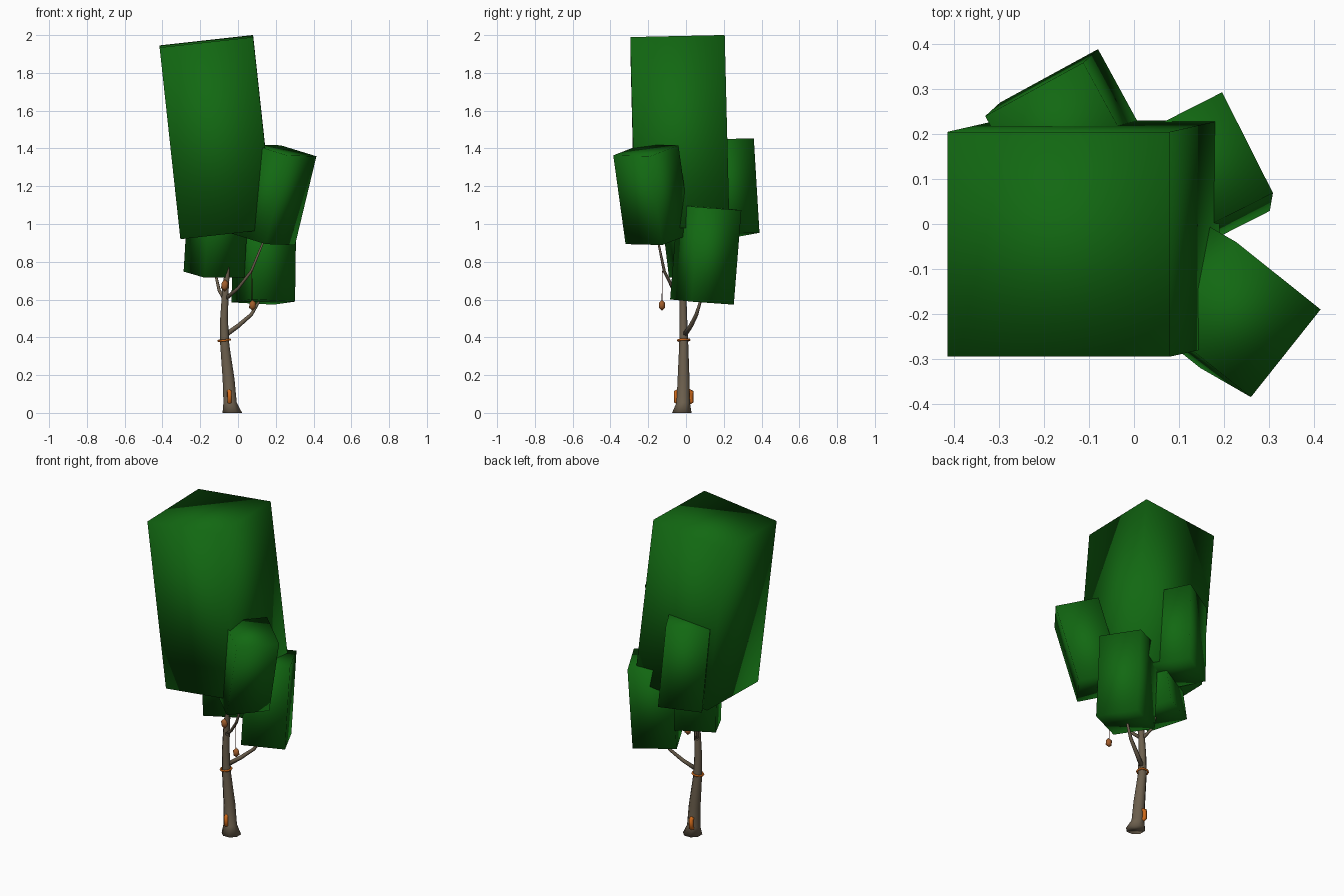
import bpy, bmesh, math
from mathutils import Vector, Matrix

if "Cube" in bpy.data.objects:
    bpy.data.objects.remove(bpy.data.objects["Cube"])


def material(name, rgb):
    m = bpy.data.materials.new(name)
    m.diffuse_color = (*rgb, 1)
    m.use_nodes = True
    m.node_tree.nodes["Principled BSDF"].inputs["Base Color"].default_value = m.diffuse_color
    return m


GREEN = material("leaf green", (0.006, 0.14, 0.006))
BARK = material("bark brown", (0.15, 0.115, 0.075))
ORANGE = material("orange", (0.62, 0.14, 0.01))
RUST = material("rust brown", (0.36, 0.11, 0.025))
RED = material("dark red cord", (0.14, 0.03, 0.02))


def finish(name, bm, mat, smooth=True):
    bmesh.ops.recalc_face_normals(bm, faces=bm.faces)
    for f in bm.faces:
        f.smooth = smooth
    me = bpy.data.meshes.new(name)
    bm.to_mesh(me)
    bm.free()
    me.materials.append(mat)
    ob = bpy.data.objects.new(name, me)
    bpy.context.collection.objects.link(ob)
    return ob


def block(name, centre, u, v, w):
    """Leaf block given by its centre and three full edge vectors."""
    bm = bmesh.new()
    m = Matrix((u, v, w)).transposed().to_4x4()
    bmesh.ops.create_cube(bm, size=1, matrix=Matrix.Translation(centre) @ m)
    finish(name, bm, GREEN)


def limb(name, rings, mat, sides=8, level=False):
    """Tapered tube through (x, y, z, radius) rings."""
    bm = bmesh.new()
    pts = [Vector(r[:3]) for r in rings]
    loops = []
    for i, (p, r) in enumerate(zip(pts, rings)):
        d = pts[min(i + 1, len(pts) - 1)] - pts[max(i - 1, 0)]
        q = Matrix() if level else d.to_track_quat('Z', 'Y').to_matrix().to_4x4()
        ring = []
        for k in range(sides):
            a = math.tau * (k + 0.5) / sides
            ring.append(bm.verts.new(p + q @ Vector((math.cos(a), math.sin(a), 0)) * r[3]))
        loops.append(ring)
    for a, b in zip(loops, loops[1:]):
        for k in range(sides):
            n = (k + 1) % sides
            bm.faces.new((a[k], a[n], b[n], b[k]))
    bm.faces.new(loops[0])
    bm.faces.new(loops[-1])
    return finish(name, bm, mat)


def ring(name, centre, major, minor, rot, mat, seg=10, sides=6):
    """Torus band."""
    bm = bmesh.new()
    vs = []
    for i in range(seg):
        a = math.tau * i / seg
        row = []
        for j in range(sides):
            b = math.tau * j / sides
            rr = major + minor * math.cos(b)
            row.append(bm.verts.new((rr * math.cos(a), rr * math.sin(a), minor * math.sin(b))))
        vs.append(row)
    for i in range(seg):
        for j in range(sides):
            i2, j2 = (i + 1) % seg, (j + 1) % sides
            bm.faces.new((vs[i][j], vs[i2][j], vs[i2][j2], vs[i][j2]))
    ob = finish(name, bm, mat)
    ob.location, ob.rotation_euler = centre, rot


def nut(name, centre, size, mat):
    """Small faceted hanging fruit."""
    bm = bmesh.new()
    m = Matrix.Translation(centre) @ Matrix.Diagonal((*size, 1))
    bmesh.ops.create_icosphere(bm, subdivisions=1, radius=1, matrix=m)
    finish(name, bm, mat)


# foliage
block("crown_leaves", (-0.1125, -0.0325, 1.46), (0.495, 0, 0.055), (0, 0.5, 0.011), (-0.11, -0.025, 1.015))
block("front_right_leaves", (0.187, -0.18, 1.155), (0.155, 0.195, -0.005), (-0.188, 0.15, 0.058), (0.113, -0.065, 0.47))
block("right_leaves", (0.1375, 0.1045, 0.837), (-0.113, 0.224, -0.016), (-0.223, -0.113, 0.012), (0.007, 0.04, 0.5))
block("back_leaves", (-0.146, 0.2055, 1.19), (-0.218, -0.119, -0.022), (0.119, -0.218, -0.005), (-0.033, -0.03, 0.5))
block("left_leaves", (-0.1125, 0.0405, 0.982), (0.111, -0.21, -0.032), (0.21, 0.111, 0), (0.03, -0.06, 0.5))

# trunk with flared foot
limb("trunk", [(-0.03, -0.022, 0, 0.056), (-0.042, -0.015, 0.055, 0.038), (-0.05, -0.013, 0.18, 0.034),
               (-0.07, -0.012, 0.36, 0.026), (-0.074, -0.014, 0.5, 0.022), (-0.065, -0.017, 0.68, 0.018),
               (-0.05, -0.02, 0.8, 0.011), (-0.035, -0.022, 0.95, 0.005)], BARK, 8, True)

# branches into the leaf blocks
limb("right_branch", [(-0.07, -0.01, 0.41, 0.014), (0.0, 0.025, 0.46, 0.012),
                      (0.07, 0.055, 0.52, 0.01), (0.13, 0.085, 0.62, 0.006)], BARK, 6)
limb("front_branch", [(-0.07, -0.015, 0.6, 0.012), (0.0, -0.07, 0.66, 0.009),
                      (0.07, -0.115, 0.75, 0.008), (0.14, -0.15, 0.92, 0.005)], BARK, 6)
limb("left_branch", [(-0.07, -0.01, 0.6, 0.012), (-0.1, 0.03, 0.65, 0.009), (-0.125, 0.05, 0.76, 0.006)], BARK, 6)
limb("back_branch", [(-0.055, -0.015, 0.7, 0.01), (-0.08, 0.1, 0.85, 0.008), (-0.13, 0.18, 1.0, 0.005)], BARK, 6)

# hanging fruit on a cord
limb("cord", [(0.073, -0.125, 0.75, 0.002), (0.075, -0.127, 0.58, 0.002)], RED, 4)
nut("hanging_fruit", (0.077, -0.128, 0.57), (0.021, 0.019, 0.029), RUST)
nut("trunk_fruit", (-0.07, -0.034, 0.675), (0.022, 0.016, 0.032), RUST)

# orange bands
ring("trunk_band", (-0.073, -0.012, 0.385), 0.031, 0.006, (0.05, -0.12, 0), ORANGE)
ring("foot_ring", (-0.05, -0.012, 0.085), 0.047, 0.013, (0, math.pi / 2, 0.12), ORANGE, 6)
